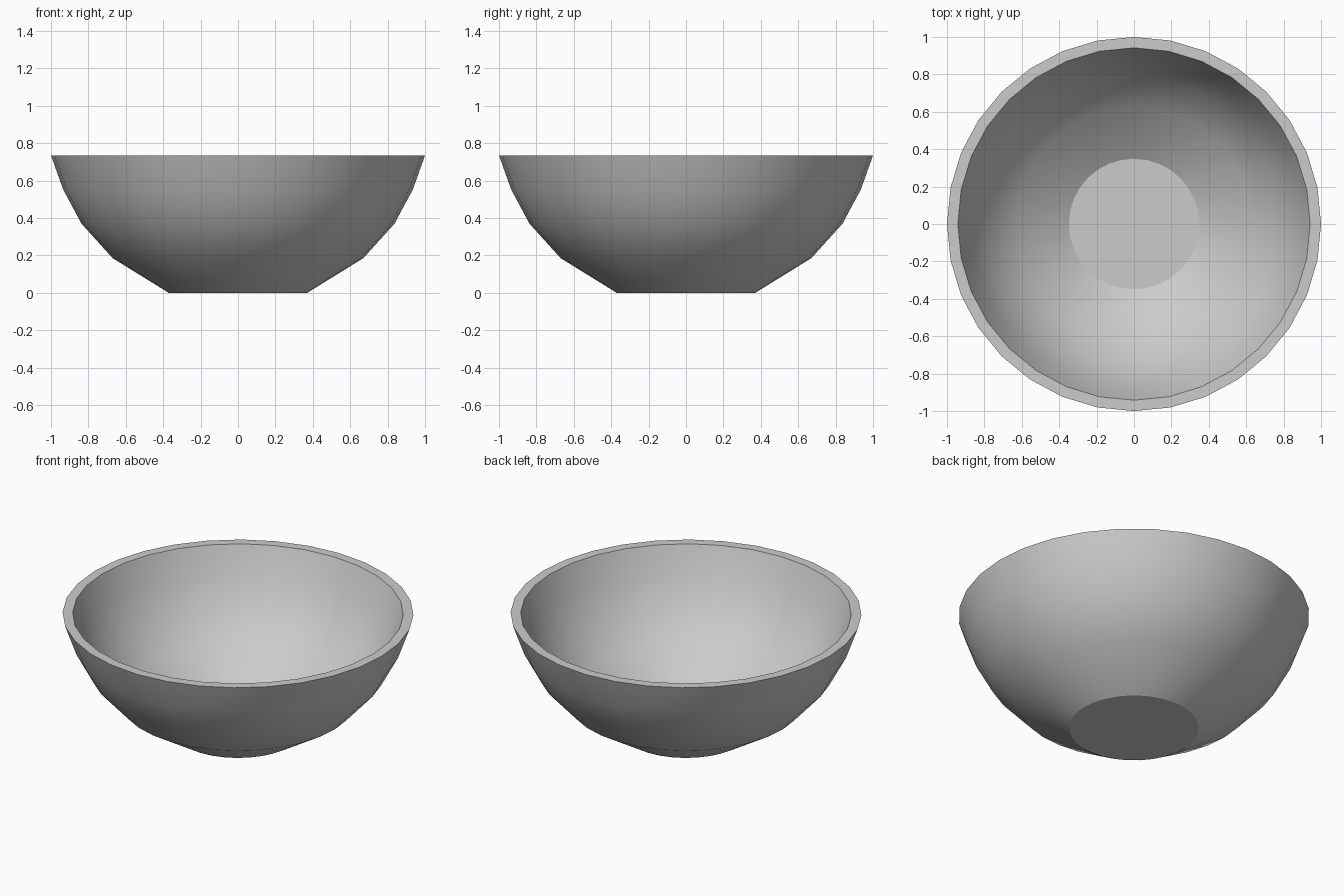
import bpy, bmesh
from math import cos, sin, tau, radians

if "Cube" in bpy.data.objects:
    bpy.data.objects.remove(bpy.data.objects["Cube"])

SIDES = 32
HEIGHT = 0.735
INNER = 0.942   # the hollow is the outer shape scaled about the rim centre

# Outer profile from foot to rim, then the hollow from rim to floor
outer = [(0.37, 0.0), (0.67, 0.185), (0.837, 0.37), (0.935, 0.553), (1.0, HEIGHT)]
inner = [(r * INNER, HEIGHT - (HEIGHT - z) * INNER) for r, z in reversed(outer)]

bm = bmesh.new()
rings = [[bm.verts.new((r * cos(tau * i / SIDES), r * sin(tau * i / SIDES), z))
          for i in range(SIDES)] for r, z in outer + inner]

# Walls and rim
for a, b in zip(rings, rings[1:]):
    for i in range(SIDES):
        j = (i + 1) % SIDES
        bm.faces.new((a[i], a[j], b[j], b[i]))

# Flat underside and flat inner floor
bm.faces.new(rings[0][::-1])
bm.faces.new(rings[-1])
bmesh.ops.recalc_face_normals(bm, faces=bm.faces)

mesh = bpy.data.meshes.new("bowl")
bm.to_mesh(mesh)
bm.free()
bowl = bpy.data.objects.new("bowl", mesh)
bpy.context.collection.objects.link(bowl)

# Smooth walls, crisp rim, foot and floor
bpy.context.view_layer.objects.active = bowl
bowl.select_set(True)
bpy.ops.object.shade_smooth_by_angle(angle=radians(30))
